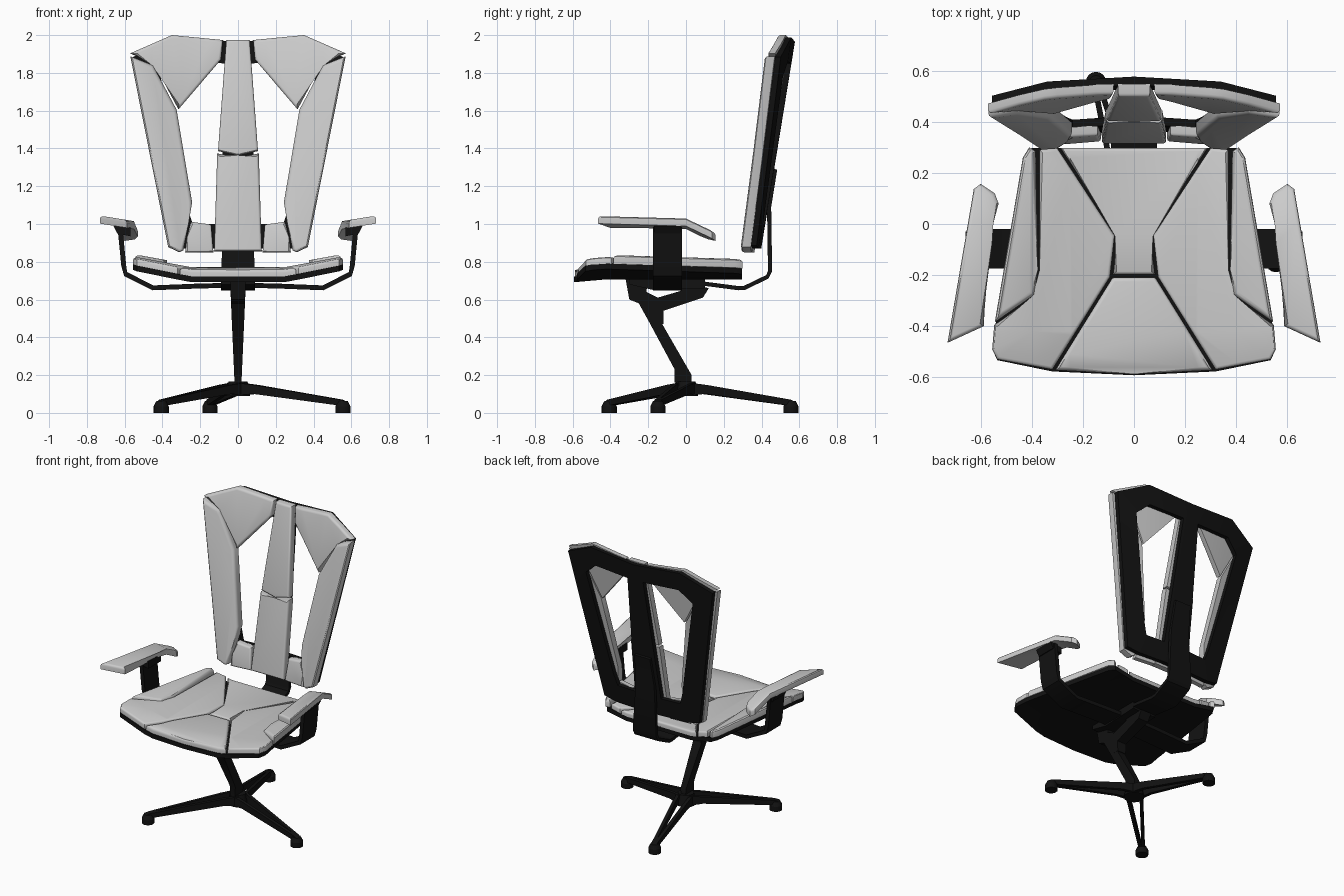
import bpy, bmesh
from math import radians, cos, sin
from mathutils import Vector

if "Cube" in bpy.data.objects:
    bpy.data.objects.remove(bpy.data.objects["Cube"])

black = bpy.data.materials.new("black")
black.diffuse_color = (0.006, 0.006, 0.006, 1)
black.use_nodes = True
black.node_tree.nodes["Principled BSDF"].inputs["Base Color"].default_value = black.diffuse_color


def finish(name, bm, dark=False, mirror=False):
    bmesh.ops.recalc_face_normals(bm, faces=bm.faces)
    me = bpy.data.meshes.new(name)
    bm.to_mesh(me)
    bm.free()
    ob = bpy.data.objects.new(name, me)
    bpy.context.collection.objects.link(ob)
    if dark:
        me.materials.append(black)
    if mirror:
        ob.modifiers.new("mirror", 'MIRROR').use_clip = False
    bpy.ops.object.select_all(action='DESELECT')
    ob.select_set(True)
    bpy.context.view_layer.objects.active = ob
    bpy.ops.object.shade_smooth_by_angle(angle=radians(32))
    return ob


# Outline extruded from w0 to w1, top rim rounded, sliced, then bent by fn(u, v, w)
def panel(name, pts, w0, w1, fn, bevel=0, ucuts=(), vcuts=(), dark=False, mirror=False):
    bm = bmesh.new()
    lo = [bm.verts.new((u, v, w0)) for u, v in pts]
    hi = [bm.verts.new((u, v, w1)) for u, v in pts]
    bm.faces.new(lo[::-1])
    top = bm.faces.new(hi)
    n = len(pts)
    for i in range(n):
        j = (i + 1) % n
        bm.faces.new((lo[i], lo[j], hi[j], hi[i]))
    if bevel:
        bmesh.ops.bevel(bm, geom=list(top.edges), offset=bevel, segments=3,
                        profile=0.5, affect='EDGES')
    for axis, cuts in ((0, ucuts), (1, vcuts)):
        for c in cuts:
            co, no = Vector(), Vector()
            co[axis], no[axis] = c, 1
            bmesh.ops.bisect_plane(bm, geom=bm.verts[:] + bm.edges[:] + bm.faces[:],
                                   plane_co=co, plane_no=no, dist=1e-5)
    for v in bm.verts:
        v.co = fn(*v.co)
    return finish(name, bm, dark, mirror)


def both(half):
    return half + [(-u, v) for u, v in reversed(half) if abs(u) > 1e-6]


# Thick strip outline around a path
def ribbon(path, t):
    p = [Vector(q) for q in path]
    a, b = [], []
    for i, q in enumerate(p):
        d = (p[min(i + 1, len(p) - 1)] - p[max(i - 1, 0)]).normalized()
        off = Vector((-d.y, d.x)) * t / 2
        a.append(tuple(q + off))
        b.append(tuple(q - off))
    return a + b[::-1]


def cylinder(name, r1, r2, z0, z1, x=0, y=0, seg=16):
    bm = bmesh.new()
    bmesh.ops.create_cone(bm, cap_ends=True, segments=seg, radius1=r1, radius2=r2, depth=z1 - z0)
    bmesh.ops.translate(bm, vec=(x, y, (z0 + z1) / 2), verts=bm.verts)
    return finish(name, bm, True)


# Three-legged base with forked legs and round feet
cylinder("hub", 0.065, 0.05, 0.09, 0.165)
leg = [(0, .095), (0, .16), (.1, .148), (.57, .07), (.59, .06), (.59, .035), (.1, .1)]
for k, deg in enumerate((-15, 105, 225)):
    c, s = cos(radians(deg)), sin(radians(deg))
    for side in (-1, 1):
        def leg_map(r, z, w):
            t = side * (.045 - .038 * r / .59) + w
            return (r * c - t * s, r * s + t * c, z)
        panel(f"leg_{k}_{side}", leg, -.011, .011, leg_map, dark=True)
    cylinder(f"foot_{k}", .04, .04, 0, .035, .575 * c, .575 * s)
    cylinder(f"foot_cap_{k}", .04, .026, .035, .062, .575 * c, .575 * s)

# Angled column, its rear brace and the tilt mechanism
def stem(y, z, w):
    return (w * (.45 + .55 * min(1, max(0, (z - .15) / .5))), y, z)


panel("column", [(-.06, .16), (.03, .16), (.03, .2), (-.12, .46), (-.21, .64), (-.2, .71),
                 (-.32, .71), (-.3, .6), (-.25, .58), (-.2, .49), (-.06, .23)],
      -.04, .04, stem, dark=True)
panel("column_brace", [(-.19, .47), (-.12, .47), (-.12, .54), (.09, .61), (.12, .66), (-.03, .7),
                       (-.03, .645), (-.15, .61), (-.21, .64)], -.04, .04, stem, dark=True)
panel("mechanism", [(-.3, .68), (-.17, .65), (.1, .66), (.1, .71), (-.3, .71)],
      -.09, .09, lambda y, z, w: (w, y, z), dark=True)

# Seat shell and cushions
def seat_map(x, y, z):
    return (x, y, z + .055 * max(0, (abs(x) - .25) / .3) - .015 * max(0, (-y - .42) / .17))


seat_cuts = dict(ucuts=(-.4, -.25, .25, .4), vcuts=(-.42,))
panel("seat_shell", both([(0, -.592), (.32, -.577), (.535, -.533), (.555, -.49), (.54, -.38),
                          (.425, .26), (.4, .297), (0, .297)]),
      .707, .737, seat_map, dark=True, **seat_cuts)
panel("seat_front_cushion", both([(0, -.588), (.308, -.572), (.084, -.21)]),
      .735, .772, seat_map, .016, **seat_cuts)
panel("seat_rear_cushion", both([(.082, -.198), (.062, -.045), (.288, .297)]),
      .735, .768, seat_map, .012, **seat_cuts)
panel("seat_side_cushion", [(.32, -.57), (.535, -.53), (.555, -.49), (.547, -.395), (.385, -.287),
                            (.37, -.18), (.37, .29), (.3, .297), (.076, -.045), (.094, -.207)],
      .735, .772, seat_map, .012, mirror=True, **seat_cuts)
panel("seat_bolster", [(.545, -.385), (.435, .26), (.41, .3), (.385, .285), (.376, -.18),
                       (.39, -.277)], .735, .785, seat_map, .02, mirror=True, **seat_cuts)

# Armrest brackets and pads
panel("arm_bracket", ribbon([(.05, .675), (.2, .672), (.45, .662), (.595, .735), (.605, .78),
                             (.625, .985)], .026),
      -.175, -.02, lambda x, z, y: (x, y, z), dark=True, mirror=True)
panel("arm_clamp", [(.57, .935), (.64, .95), (.66, .99), (.57, .985)],
      -.17, -.03, lambda x, z, y: (x, y, z), dark=True, mirror=True)
panel("armrest", [(.73, -.465), (.627, .137), (.6, .157), (.545, .12), (.53, .08), (.57, -.07),
                  (.588, -.4)], -.042, 0,
      lambda x, y, w: (x, y, 1.028 + w + .16 * (x - .63) - .45 * max(0, y)),
      .015, vcuts=(0,), mirror=True)

# Backrest: surface leans back and wraps forward at the sides
def back_map(x, z, w):
    return (x, .40 + .163 * (z - .88) - .2 * x * x - w, z)


back_cuts = dict(ucuts=(-.45, -.3, -.15, .15, .3, .45))

# Backrest frame: closed strip per half, leaving one opening and a central spine
outer = [(0, 1.965), (.34, 1.988), (.555, 1.885), (.365, .885), (.28, .87), (0, .87)]
inner = [(.06, 1.85), (.32, 1.86), (.41, 1.78), (.265, 1.08), (.24, 1.0), (.1, 1.0)]
bm = bmesh.new()
rings = [[bm.verts.new(back_map(x, z, w)) for x, z in ring]
         for ring, w in ((outer, 0), (outer, .032), (inner, .032), (inner, 0))]
for i in range(6):
    j = (i + 1) % 6
    for a in range(4):
        if a == 0 and i == 5:
            continue
        b = (a + 1) % 4
        bm.faces.new((rings[a][i], rings[a][j], rings[b][j], rings[b][i]))
finish("back_frame", bm, True, True)

# Backrest cushions
panel("back_side_cushion", [(.57, 1.888), (.45, 1.84), (.325, 1.605), (.243, 1.115), (.262, 1.0),
                            (.29, .86), (.31, .85), (.37, .878)],
      .03, .085, back_map, .018, mirror=True, **back_cuts)
panel("back_upper_cushion", [(.572, 1.903), (.35, 2.0), (.08, 1.974), (.09, 1.87), (.315, 1.607),
                             (.445, 1.852)], .03, .072, back_map, .015, mirror=True, **back_cuts)
panel("back_lower_cushion", [(.25, 1.012), (.142, .997), (.13, .85), (.28, .848), (.27, .93)],
      .03, .07, back_map, .012, mirror=True)
panel("back_centre_upper_cushion", both([(0, 1.362), (.106, 1.386), (.062, 1.974)]),
      .03, .08, back_map, .014)
panel("back_centre_lower_cushion", both([(.126, .855), (.11, 1.374), (0, 1.35)]),
      .03, .08, back_map, .014)

# Back support strap running from the mechanism up to the spine
panel("back_support", ribbon([(.05, .69), (.28, .66), (.31, .662), (.43, .72), (.445, .75),
                              (.44, 1.09), (.472, 1.29)], .022), -.09, .09,
      lambda y, z, w: (w * (1 - .35 * max(0, (z - .75) / .55)), y, z), dark=True)
